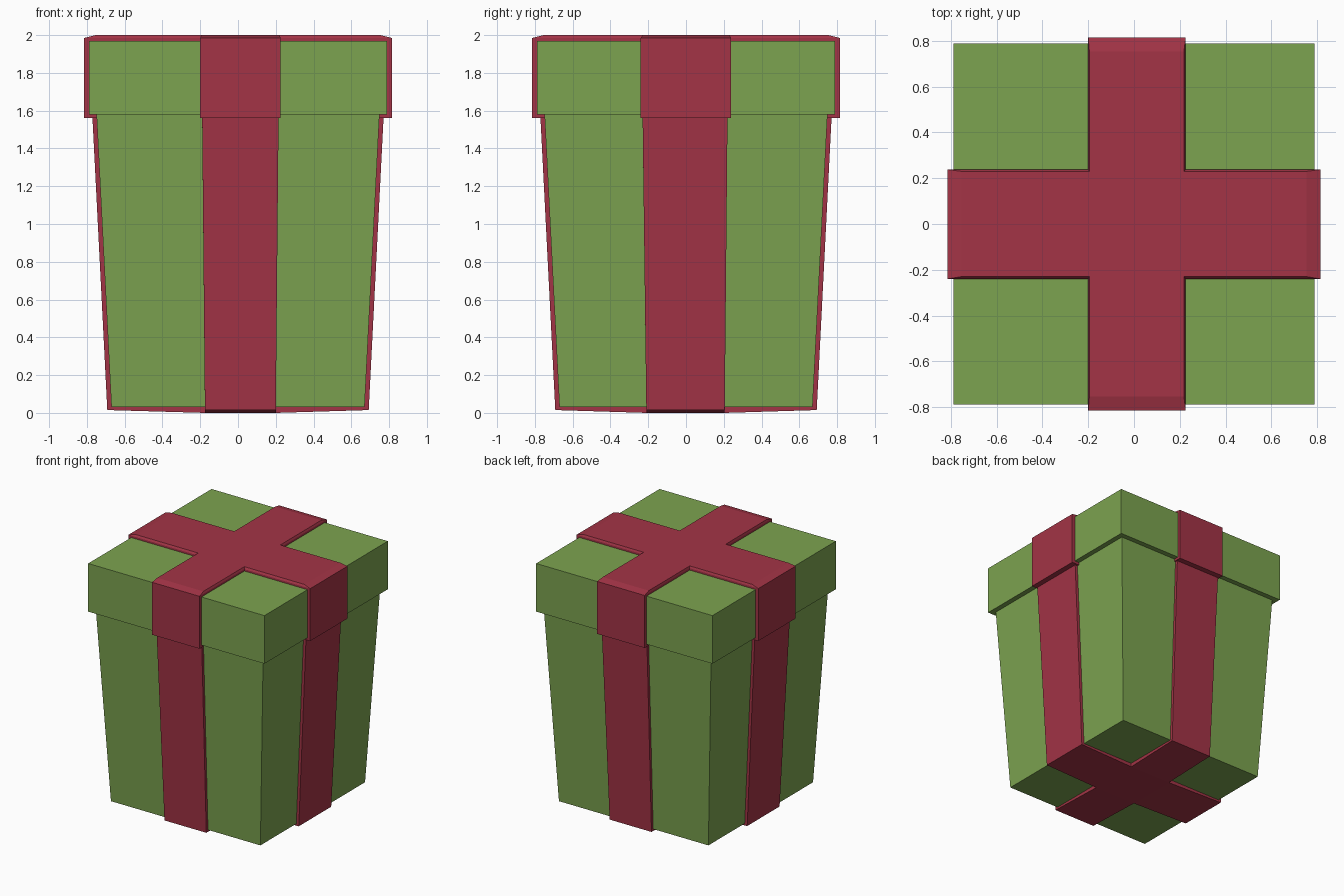
import bpy, bmesh

if "Cube" in bpy.data.objects:
    bpy.data.objects.remove(bpy.data.objects["Cube"])


def material(name, rgb):
    m = bpy.data.materials.new(name)
    m.diffuse_color = (*rgb, 1)
    m.use_nodes = True
    m.node_tree.nodes["Principled BSDF"].inputs["Base Color"].default_value = m.diffuse_color
    return m


green = material("green paper", (0.202, 0.366, 0.080))
red = material("red ribbon", (0.366, 0.034, 0.061))


def loft(name, rings, mat, caps):
    """Join equal-length outlines into side walls, then close both ends with cap faces."""
    bm = bmesh.new()
    loops = [[bm.verts.new(p) for p in ring] for ring in rings]
    n = len(loops[0])
    for a, b in zip(loops, loops[1:]):
        for i in range(n):
            j = (i + 1) % n
            bm.faces.new((a[i], a[j], b[j], b[i]))
    for end in (loops[0], loops[-1]):
        for cap in caps:
            bm.faces.new([end[i] for i in cap])
    bmesh.ops.recalc_face_normals(bm, faces=bm.faces)
    me = bpy.data.meshes.new(name)
    bm.to_mesh(me)
    bm.free()
    me.materials.append(mat)
    ob = bpy.data.objects.new(name, me)
    bpy.context.collection.objects.link(ob)
    return ob


def square(z, r):
    return [(-r, -r, z), (r, -r, z), (r, r, z), (-r, r, z)]


def cross(z, reach, x0, x1, y0, y1, z_inner=None):
    """Plus-shaped outline; the four inner corners may sit at another height."""
    k = z if z_inner is None else z_inner
    return [(x0, -reach, z), (x1, -reach, z), (x1, y0, k),
            (reach, y0, z), (reach, y1, z), (x1, y1, k),
            (x1, reach, z), (x0, reach, z), (x0, y1, k),
            (-reach, y1, z), (-reach, y0, z), (x0, y0, k)]


SQUARE_CAP = [(0, 1, 2, 3)]
CROSS_CAP = [(0, 1, 2, 11), (2, 3, 4, 5), (5, 6, 7, 8), (8, 9, 10, 11), (2, 5, 8, 11)]

# Tapered box and its lid
loft("box_body", [square(0.03, 0.67), square(1.60, 0.75)], green, SQUARE_CAP)
loft("box_lid", [square(1.58, 0.79), square(1.97, 0.79)], green, SQUARE_CAP)

# Ribbon around the box, running under the base
loft("body_ribbon", [
    cross(0.015, 0.692, -0.175, 0.20, -0.21, 0.205, 0.0),
    cross(1.59, 0.772, -0.19, 0.215, -0.23, 0.22)], red, CROSS_CAP)

# Ribbon around the lid, with a softened top edge
loft("lid_ribbon", [
    cross(1.56, 0.815, -0.20, 0.226, -0.24, 0.238),
    cross(1.985, 0.815, -0.20, 0.226, -0.24, 0.238),
    cross(2.0, 0.755, -0.195, 0.218, -0.23, 0.23)], red, CROSS_CAP)
